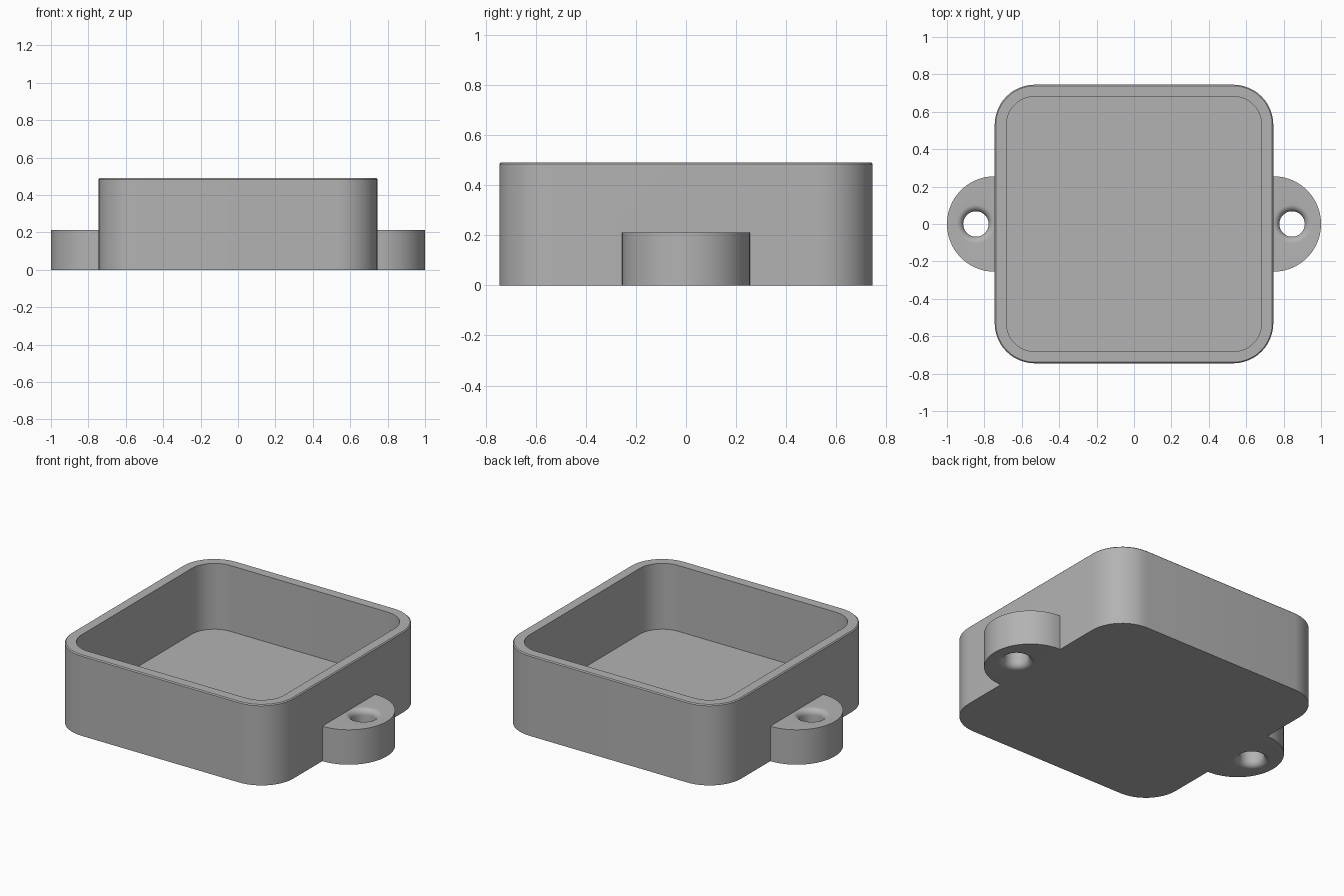
import bpy, bmesh
from math import cos, sin, pi, sqrt

old = bpy.data.objects.get("Cube")
if old:
    bpy.data.objects.remove(old, do_unlink=True)

grey = bpy.data.materials.new("plain grey")
grey.use_nodes = True
colour = (0.45, 0.45, 0.45, 1)
grey.diffuse_color = colour
grey.node_tree.nodes["Principled BSDF"].inputs["Base Color"].default_value = colour

HALF, CORNER, HEIGHT = 0.745, 0.215, 0.49
WALL, FLOOR, EDGE = 0.063, 0.09, 0.006
TAB_R, TAB_H = 0.255, 0.212
HOLE_X, HOLE_R, FLARE = 0.845, 0.068, 0.035


def rounded_square(inset, z, steps=12):
    """Ring of points for the tray outline, moved inward by inset."""
    r, c = CORNER - inset, HALF - CORNER
    ring = []
    for q in range(4):
        sx, sy = (1, -1, -1, 1)[q], (1, 1, -1, -1)[q]
        for i in range(steps + 1):
            a = (q + i / steps) * pi / 2
            ring.append((sx * c + r * cos(a), sy * c + r * sin(a), z))
    return ring


def loft(name, rings, closed):
    """Join rings with quads; either cap the ends or close into a loop."""
    bm = bmesh.new()
    loops = [[bm.verts.new(p) for p in ring] for ring in rings]
    n = len(loops[0])
    pairs = list(zip(loops, loops[1:]))
    if closed:
        pairs.append((loops[-1], loops[0]))
    else:
        bm.faces.new(loops[0])
        bm.faces.new(loops[-1])
    for a, b in pairs:
        for i in range(n):
            j = (i + 1) % n
            bm.faces.new((a[i], a[j], b[j], b[i]))
    bmesh.ops.recalc_face_normals(bm, faces=bm.faces)
    mesh = bpy.data.meshes.new(name)
    bm.to_mesh(mesh)
    bm.free()
    mesh.materials.append(grey)
    obj = bpy.data.objects.new(name, mesh)
    bpy.context.collection.objects.link(obj)
    return obj


def tab_outline(a):
    """Distance from the hole centre to the tab edge; the back is in the wall."""
    d = HOLE_X - HALF
    t = -d * cos(a) + sqrt(TAB_R ** 2 - (d * sin(a)) ** 2)
    back = HOLE_X - HALF + WALL * 0.6
    return min(t, back / -cos(a)) if cos(a) < -0.01 else t


def mounting_tab(name, side):
    """Half-round ear with a hole that flares at both ends."""
    angles = [2 * pi * i / 96 for i in range(96)]

    def ring(radius, z):
        return [(side * (HOLE_X + radius(a) * cos(a)), radius(a) * sin(a), z)
                for a in angles]

    rings = [ring(tab_outline, 0), ring(tab_outline, TAB_H)]
    arc = [i / 8 * pi / 2 for i in range(9)]
    flare = [(HOLE_R + FLARE * (1 - sin(t)), FLARE * (1 - cos(t))) for t in arc]
    rings += [ring(lambda a, r=r: r, TAB_H - z) for r, z in flare]
    rings += [ring(lambda a, r=r: r, z) for r, z in reversed(flare)]
    return loft(name, rings, True)


# Open tray with a softly broken outer rim
tray = loft("tray", [
    rounded_square(0, 0),
    rounded_square(0, HEIGHT - EDGE),
    rounded_square(EDGE, HEIGHT),
    rounded_square(WALL, HEIGHT),
    rounded_square(WALL, FLOOR),
], False)

# Ears on both sides, merged into the wall
bpy.context.view_layer.objects.active = tray
for name, side in (("left_tab", 1), ("right_tab", -1)):
    tab = mounting_tab(name, side)
    mod = tray.modifiers.new(name, 'BOOLEAN')
    mod.operation, mod.solver, mod.object = 'UNION', 'EXACT', tab
    bpy.ops.object.modifier_apply(modifier=mod.name)
    bpy.data.objects.remove(tab, do_unlink=True)

for o in bpy.context.selected_objects:
    o.select_set(False)
tray.select_set(True)
bpy.ops.object.shade_smooth_by_angle(angle=pi / 6)
